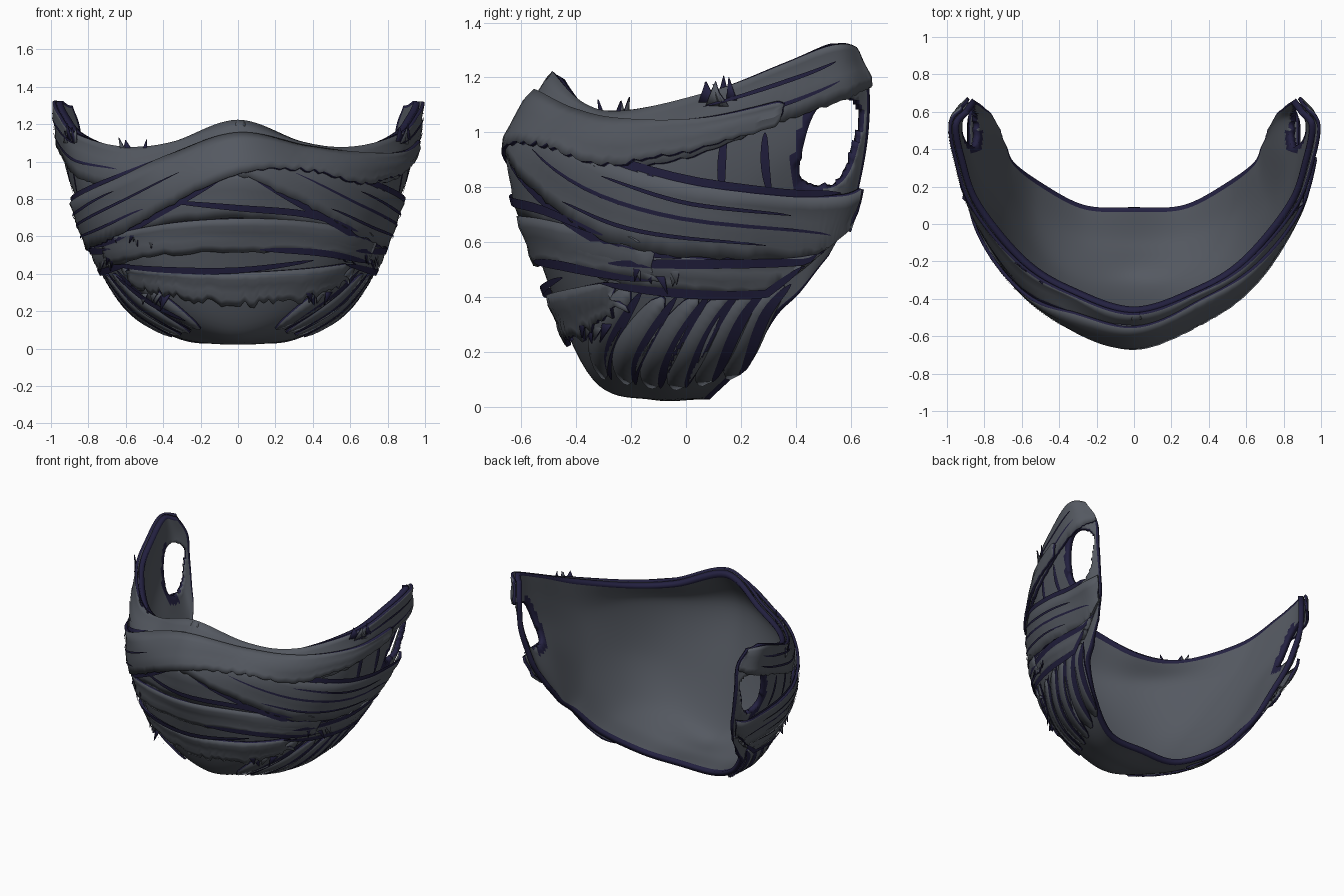
import bpy, bmesh, math, random
from mathutils import Vector

random.seed(4)
if "Cube" in bpy.data.objects:
    bpy.data.objects.remove(bpy.data.objects["Cube"])


def material(name, rgb):
    mat = bpy.data.materials.new(name)
    mat.use_nodes = True
    mat.diffuse_color = (*rgb, 1)
    mat.node_tree.nodes["Principled BSDF"].inputs["Base Color"].default_value = (*rgb, 1)
    return mat


cloth = material("grey cloth", (0.09, 0.1, 0.12))
edge = material("navy edge", (0.017, 0.015, 0.052))

# Control columns from face centre to ear, each running from jaw to top edge
half = [
    [(0, .09, .03), (0, -.12, .025), (0, -.34, .1), (0, -.52, .5), (0, -.63, .92), (0, -.47, 1.21)],
    [(.28, .1, .04), (.3, -.1, .07), (.33, -.31, .2), (.36, -.44, .5), (.36, -.5, .9), (.34, -.36, 1.09)],
    [(.53, .23, .17), (.55, .02, .19), (.57, -.15, .3), (.61, -.27, .55), (.63, -.28, .9), (.6, -.2, 1.07)],
    [(.67, .33, .33), (.7, .2, .38), (.75, .1, .5), (.79, .02, .68), (.83, .02, .9), (.85, .1, 1.15)],
    [(.71, .41, .41), (.76, .42, .55), (.83, .38, .72), (.9, .35, .9), (.93, .35, 1.08), (.94, .35, 1.25)],
    [(.73, .48, .5), (.79, .54, .65), (.86, .56, .8), (.92, .56, 1), (.95, .56, 1.15), (.97, .53, 1.32)],
    [(.74, .52, .55), (.79, .6, .7), (.82, .635, .82), (.86, .665, 1), (.87, .665, 1.18), (.91, .61, 1.3)],
]
columns = [[Vector((-x, y, z)) for x, y, z in c] for c in half[:0:-1]]
columns += [[Vector(p) for p in c] for c in half]
reach = len(half) - 1
rows = len(half[0]) - 1


def spline(pts, u):
    # Smooth curve through the points, u counted in points
    last = len(pts) - 1
    u = min(max(u, 0), last)
    i = min(int(u), last - 1)
    f = u - i
    b, c = pts[i], pts[i + 1]
    a = pts[i - 1] if i else b * 2 - c
    d = pts[i + 2] if i + 2 <= last else c * 2 - b
    return b + ((c - a) + ((a * 2 - b * 5 + c * 4 - d) + (b * 3 - a - c * 3 + d) * f) * f) * (f / 2)


def column(s):
    return [spline([c[k] for c in columns], s + reach) for k in range(rows + 1)]


def height_to_t(s, z):
    col, lo, hi = column(s), .8, rows
    for _ in range(14):
        mid = (lo + hi) / 2
        lo, hi = (mid, hi) if spline(col, mid).z < z else (lo, mid)
    return lo


def on_face(s, t, lift=0):
    e = .04
    s = min(max(s, -reach), reach)
    p = spline(column(s), t)
    across = spline(column(s + e), t) - spline(column(s - e), t)
    col = column(s)
    n = across.cross(spline(col, t + e) - spline(col, t - e)).normalized()
    return p + n * lift, n


def finish(name, verts, faces, mats, thick=0, offset=1):
    mesh = bpy.data.meshes.new(name)
    mesh.from_pydata(verts, [], faces)
    for m in mats:
        mesh.materials.append(m)
    obj = bpy.data.objects.new(name, mesh)
    bpy.context.collection.objects.link(obj)
    if thick:
        mod = obj.modifiers.new("thickness", 'SOLIDIFY')
        mod.thickness, mod.offset = thick, offset
        mod.material_offset_rim = 1
    bpy.ops.object.select_all(action='DESELECT')
    obj.select_set(True)
    bpy.context.view_layer.objects.active = obj
    bpy.ops.object.shade_smooth_by_angle(angle=math.radians(35))
    return obj


def grid_faces(n, m):
    return [(i * m + j, i * m + m + j, i * m + m + j + 1, i * m + j + 1)
            for i in range(n - 1) for j in range(m - 1)]


def wrap(name, pts, lift, rag=.008, side=1, m=6):
    # Cloth band: each point gives position around the face, low and high edge
    pts = [Vector((side * s, lo, hi)) for s, lo, hi in pts][::side]
    n = 12 * len(pts)
    verts = []
    for i in range(n):
        s, lo, hi = spline(pts, i * (len(pts) - 1) / (n - 1))
        lo += random.uniform(-rag, rag)
        for j in range(m):
            torn = random.uniform(-.07, .07) if i in (0, n - 1) else 0
            z = lo + (hi - lo) * j / (m - 1)
            verts.append(on_face(s + torn, height_to_t(s, z), lift + .004 * math.sin(j * 2 + s))[0])
    finish(name, verts, grid_faces(n, m), [cloth, edge], .018)


def ribbon(name, path, width, lift, mats, thick=0, by_height=True, side=1):
    # Tapered strip along a path over the face
    pts = [Vector((side * s, t, 0)) for s, t in path]
    n, verts, spots = 16, [], []
    for i in range(n):
        s, t, _ = spline(pts, i * (len(pts) - 1) / (n - 1))
        spots.append(on_face(s, height_to_t(s, t) if by_height else t, lift))
    for i, (p, normal) in enumerate(spots):
        along = spots[min(i + 1, n - 1)][0] - spots[max(i - 1, 0)][0]
        w = width * (.15 + math.sin(math.pi * i / (n - 1)) ** .5) / 2
        out = along.cross(normal).normalized() * w
        verts += [p + out, p - out]
    finish(name, verts, grid_faces(n, 2), mats, thick)


def fray(name, s, z, count, way, spread=.25):
    # Torn scraps of cloth, every other one dark
    verts, faces = [], []
    for k in range(count):
        a = s + random.uniform(-spread, spread)
        p, n = on_face(a, height_to_t(a, z + random.uniform(-.02, .02)), .022)
        flat = n.cross(Vector((0, 0, 1))).normalized()
        lean = flat * random.uniform(-1, 1) + n * random.uniform(0, .4)
        tip = p + (Vector((0, 0, way)) + lean) * random.uniform(.025, .055)
        wide = flat * random.uniform(.02, .04)
        root = Vector((0, 0, -.04 * way))
        verts += [p + wide + root, p - wide + root, tip]
        faces.append((3 * k, 3 * k + 1, 3 * k + 2))
    obj = finish(name, verts, faces, [cloth, edge], .006)
    for f in obj.data.polygons:
        f.material_index = f.index % 2


# Face shell with an opening at each ear
n, m = 121, 46
verts = [on_face(-reach + 2 * reach * i / (n - 1), rows * j / (m - 1))[0] for i in range(n) for j in range(m)]
shell = finish("mask_shell", verts, grid_faces(n, m), [cloth, edge], .034, -1)


def opening(p):
    dz = p.z - .96
    dy = p.y - .53 - .25 * dz
    return (abs(dy / .1) ** 3 + abs(dz / .165) ** 3) ** (1 / 3)


# Dark binding along the jaw, the top edge, the ears and the front of each opening
for f in shell.data.polygons:
    i, j = divmod(f.index, m - 1)
    bound = j in (0, m - 2) or i in (0, n - 2)
    f.material_index = int(bound or (opening(f.center) < 1.3 and f.center.y < .5))

bm = bmesh.new()
bm.from_mesh(shell.data)
hole = [f for f in bm.faces if opening(f.calc_center_median()) < 1]
bmesh.ops.delete(bm, geom=hole, context='FACES')
for v in bm.verts:
    f = opening(v.co)
    if v.is_boundary and f < 1.3 and v.co.y < .63:
        dz = v.co.z - .96
        dy = v.co.y - .53 - .25 * dz
        v.co.z = .96 + dz / f
        v.co.y = .53 + dy / f + .25 * dz / f
bm.to_mesh(shell.data)
bm.free()

# Horizontal wraps across the mouth and chin
wrap("upper_mouth_wrap", [(-2.2, .6, .78), (0, .7, .95), (2.2, .58, .76)], .004)
wrap("lower_mouth_wrap", [(-2.5, .46, .6), (0, .53, .7), (2.5, .47, .62)], .012, .01)
wrap("chin_wrap", [(-1.9, .36, .44), (-1, .29, .42), (0, .25, .41), (1, .27, .43), (1.9, .36, .46)], .008, .022)

for side, label in ((1, "left"), (-1, "right")):
    # Straps to the ears
    wrap(label + "_ear_strap", [(-.05, .95, 1.24), (1, .95, 1.11), (2, .87, 1.08), (3, .91, 1.17),
                                (4, 1.04, 1.27), (5, 1.12, 1.34), (6, 1.17, 1.32)], .006, .005, side)
    # Wraps crossing at the nose, the outer one running on to the far ear
    if side == 1:
        start, lift = [(-.5, .95, 1.06)], .012
    else:
        start, lift = [(-4, 1.04, 1.12), (-3, .93, 1.05), (-2, .88, 1.03), (-1, .94, 1.06)], .026
    wrap(label + "_cross_wrap", start + [(0, .93, 1.13), (1, .76, 1.01), (2, .61, .9), (3, .55, .82), (4, .54, .78),
                                         (5, .56, .78), (5.9, .62, .8)], lift, .008, side)
    wrap(label + "_jaw_wrap", [(.9, .56, .66), (2, .46, .6), (3, .42, .55), (4, .43, .56), (5, .52, .6)],
         .008, .007, side)
    # Pleats fanning up and back from the chin, each with a dark fold
    for k in range(6):
        path = [(.6 + k * .2, 1.8 - k * .34), (1.4 + k * .24, 2.2 - k * .37), (2.1 + k * .3, 2.55 - k * .38)]
        ribbon(label + "_jaw_pleat", path, .1, .003, [cloth, edge], .012, False, side)
        fold = [(s + .14, t - .12) for s, t in path]
        ribbon(label + "_jaw_fold", fold, .036, .017, [edge], 0, False, side)
    # Upright seams in the cheek window
    for s in (3.35, 3.8):
        ribbon(label + "_cheek_seam", [(s, .77), (s, 1.0)], .028, .006, [edge], 0, True, side)
    # Long thin creases on the wraps
    for path in ([(2, .95), (3, 1), (4, 1.1), (5, 1.19)], [(3, 1.09), (4, 1.18), (5, 1.26)]):
        ribbon(label + "_strap_crease", path, .014, .03, [edge], 0, True, side)
    for path in ([(.8, .93), (2, .77), (3.2, .68), (4.8, .64)], [(1.4, .75), (2.4, .65), (3.6, .6)],
                 [(2, .84), (3, .75), (4, .71)]):
        ribbon(label + "_wrap_crease", path, .014, lift + .024, [edge], 0, True, side)
    # Dark gaps along both edges of the crossing wrap and under the jaw wrap
    for path in ([(.2, .91), (1, .75), (2, .6), (2.8, .55)], [(.9, 1.02), (2, .91), (3, .83), (4, .79), (5, .79)],
                 [(2, .53), (3, .53), (4.4, .54)], [(1.8, .46), (2.8, .42), (4, .43)]):
        ribbon(label + "_wrap_gap", path, .032, .03, [edge], 0, True, side)
    # Frayed cloth
    fray(label + "_temple_fray", 3.1 * side, 1.15, 4, 1, .3)
    fray(label + "_cheek_fray", 2.5 * side, .49, 6, -1, .3)
    fray(label + "_jaw_fray", 1.3 * side, .29, 6, -1, .3)

# Dark gaps and torn scraps on the front
for path in ([(-1, .79), (0, .76), (1, .72), (2, .63)], [(-2.3, .46), (-1, .43), (0, .43), (1.1, .48)],
             [(.3, .54), (1.2, .52), (2.4, .47)], [(-2.2, .4), (-1.5, .27), (-.8, .17)]):
    ribbon("mouth_gap", path, .032, .034, [edge])
fray("brow_fray", -1.8, 1.08, 4, 1)
fray("mouth_fray", -1.8, .6, 5, -1, .5)
